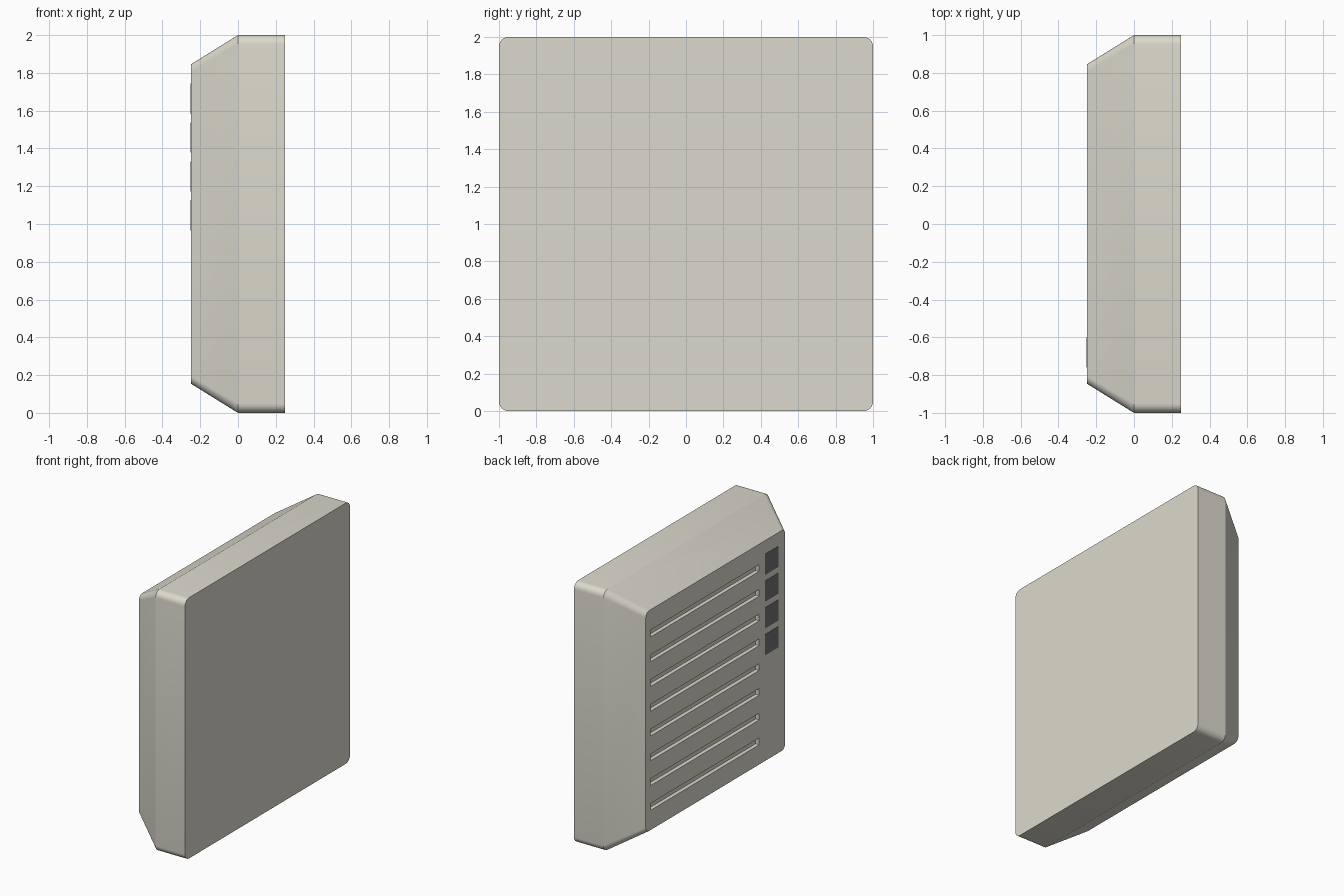
import bpy, bmesh
from math import cos, sin, pi

if "Cube" in bpy.data.objects:
    bpy.data.objects.remove(bpy.data.objects["Cube"])


def material(name, color):
    m = bpy.data.materials.new(name)
    m.diffuse_color = (*color, 1)
    m.use_nodes = True
    m.node_tree.nodes["Principled BSDF"].inputs["Base Color"].default_value = m.diffuse_color
    return m


def make_object(name, bm, mat=None):
    bmesh.ops.recalc_face_normals(bm, faces=bm.faces)
    me = bpy.data.meshes.new(name)
    bm.to_mesh(me)
    bm.free()
    ob = bpy.data.objects.new(name, me)
    bpy.context.collection.objects.link(ob)
    if mat:
        me.materials.append(mat)
    return ob


def add_box(bm, lo, hi):
    verts = bmesh.ops.create_cube(bm, size=1)["verts"]
    for v in verts:
        for i in range(3):
            v.co[i] = (lo[i] + hi[i]) / 2 + v.co[i] * (hi[i] - lo[i])


def rounded_square(radius=0.05, segments=6):
    pts = []
    for q, (sy, sz) in enumerate([(1, 1), (-1, 1), (-1, -1), (1, -1)]):
        for i in range(segments + 1):
            a = (q + i / segments) * pi / 2
            pts.append((sy * (1 - radius) + radius * cos(a),
                        sz * (1 - radius) + radius * sin(a)))
    return pts


casing_mat = material("casing_beige", (0.72, 0.70, 0.61))
button_mat = material("button_dark", (0.17, 0.17, 0.17))

# Casing: rounded square slab tapering to a smaller face on -x
bm = bmesh.new()
outline = rounded_square()
rings = [[bm.verts.new((x, y * s, 1 + z * s)) for y, z in outline]
         for x, s in [(0.25, 1), (0, 1), (-0.25, 0.845)]]
n = len(outline)
for a, b in zip(rings, rings[1:]):
    for i in range(n):
        j = (i + 1) % n
        bm.faces.new((a[i], a[j], b[j], b[i]))
bm.faces.new(rings[0])
bm.faces.new(rings[-1])
casing = make_object("casing", bm, casing_mat)

# Eight shallow vent slots cut into the face
bm = bmesh.new()
for i in range(8):
    z = 0.3325 + 0.19 * i
    add_box(bm, (-0.30, -0.53, z - 0.026), (-0.22, 0.79, z + 0.026))
cutter = make_object("vent_slot_cutter", bm, casing_mat)

cut = casing.modifiers.new("vent_slots", "BOOLEAN")
cut.operation = "DIFFERENCE"
cut.solver = "EXACT"
cut.object = cutter
bpy.context.view_layer.objects.active = casing
casing.select_set(True)
bpy.ops.object.modifier_apply(modifier=cut.name)
bpy.data.objects.remove(cutter, do_unlink=True)
bpy.ops.object.shade_smooth_by_angle(angle=pi / 6)

# Column of four dark square buttons, nearly flush with the face
for i in range(4):
    bm = bmesh.new()
    z = 1.663 - 0.2055 * i
    add_box(bm, (-0.252, -0.76, z - 0.08), (-0.24, -0.60, z + 0.08))
    make_object(f"button_{i + 1}", bm, button_mat)
